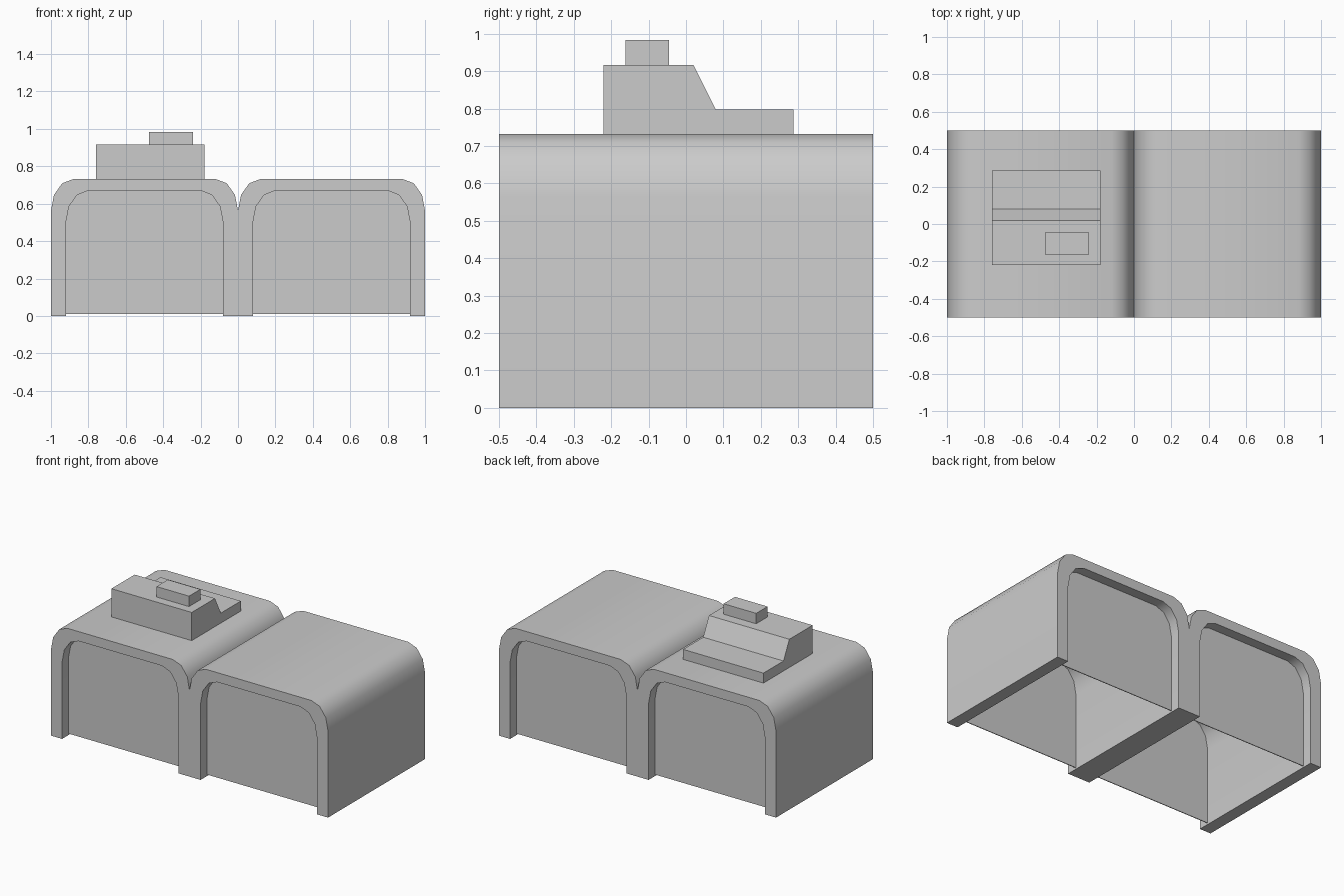
import bpy, bmesh, math

cube = bpy.data.objects.get("Cube")
if cube:
    bpy.data.objects.remove(cube, do_unlink=True)

grey = bpy.data.materials.new("plain grey")
grey.use_nodes = True
grey.diffuse_color = (0.6, 0.6, 0.6, 1)
grey.node_tree.nodes["Principled BSDF"].inputs["Base Color"].default_value = (0.6, 0.6, 0.6, 1)


def prism(name, points, vector, smooth=False):
    """Extrude a closed outline along a vector."""
    bm = bmesh.new()
    face = bm.faces.new([bm.verts.new(p) for p in points])
    new = bmesh.ops.extrude_face_region(bm, geom=[face], use_keep_orig=True)
    verts = [g for g in new["geom"] if isinstance(g, bmesh.types.BMVert)]
    bmesh.ops.translate(bm, verts=verts, vec=vector)
    bmesh.ops.recalc_face_normals(bm, faces=bm.faces)
    mesh = bpy.data.meshes.new(name)
    bm.to_mesh(mesh)
    bm.free()
    mesh.materials.append(grey)
    obj = bpy.data.objects.new(name, mesh)
    bpy.context.collection.objects.link(obj)
    if smooth:
        bpy.ops.object.select_all(action="DESELECT")
        obj.select_set(True)
        bpy.context.view_layer.objects.active = obj
        bpy.ops.object.shade_smooth_by_angle(angle=math.radians(40))
    return obj


def arch(center, half, height, bottom, rx=0.12, rz=0.17, steps=3):
    """Arch outline from left foot to right foot, with elliptical shoulders."""
    left = [(-half, bottom)]
    for i in range(steps + 1):
        a = math.pi / 2 * i / steps
        left.append((-half + rx - rx * math.cos(a), height - rz + rz * math.sin(a)))
    right = [(-x, z) for x, z in reversed(left)]
    return [(center + x, z) for x, z in left + right]


def at_y(outline, y):
    return [(x, y, z) for x, z in outline]


# Twin-vault shell: outer outline over both vaults, back through both openings
BAYS = (-0.5, 0.5)
outer = arch(BAYS[0], 0.5, 0.732, 0)[:-1] + arch(BAYS[1], 0.5, 0.732, 0)[2:]
inner = [arch(c, 0.42, 0.67, 0)[::-1] for c in reversed(BAYS)]
prism("vault_shell", at_y(outer + inner[0] + inner[1], -0.5), (0, 1, 0), smooth=True)

# Recessed end walls
for side, bay in zip(("right", "left"), BAYS):
    for end, y in (("front", -0.435), ("back", 0.43)):
        prism(f"{end}_{side}_end_wall", at_y(arch(bay, 0.42, 0.67, 0.01), y), (0, 0.005, 0))

# Roof housing with a sloped step
profile = [(-0.22, 0.73), (-0.22, 0.916), (0.02, 0.916), (0.08, 0.797), (0.287, 0.797), (0.287, 0.73)]
prism("roof_housing", [(-0.76, y, z) for y, z in profile], (0.58, 0, 0))

# Small cap on the housing
cap = [(-0.475, -0.162), (-0.24, -0.162), (-0.24, -0.045), (-0.475, -0.045)]
prism("roof_cap", [(x, y, 0.916) for x, y in cap], (0, 0, 0.068))
